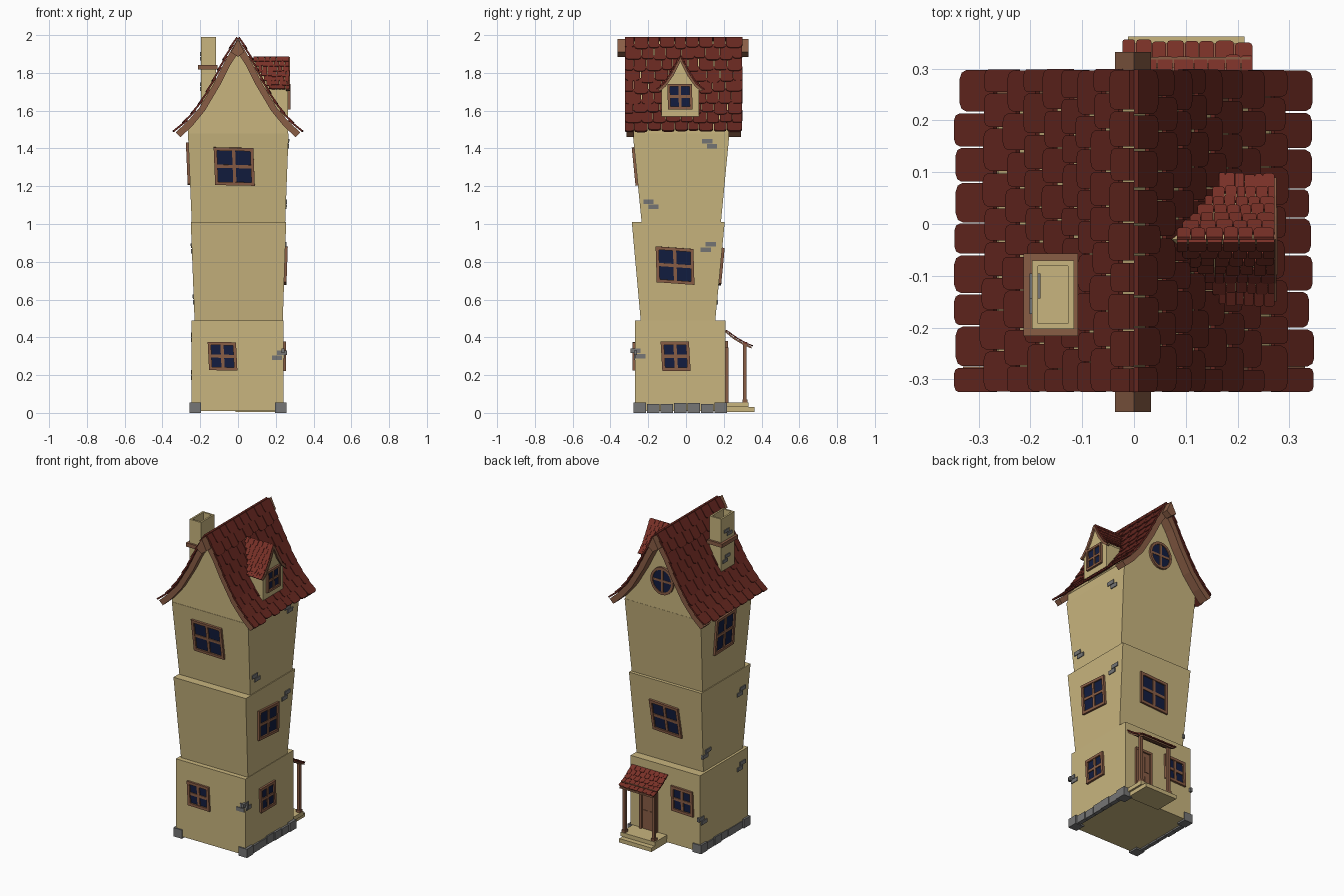
import bpy, bmesh, math, random
from mathutils import Matrix, Vector

if "Cube" in bpy.data.objects:
    bpy.data.objects.remove(bpy.data.objects["Cube"])

random.seed(4)

def mat(name, r, g, b):
    m = bpy.data.materials.new(name)
    m.diffuse_color = (r, g, b, 1)
    m.use_nodes = True
    m.node_tree.nodes["Principled BSDF"].inputs["Base Color"].default_value = m.diffuse_color
    return m

WALL = mat("plaster", .58, .46, .21)
WOOD = mat("wood", .25, .11, .06)
TILE = mat("roof_tile", .13, .02, .014)
TILE2 = mat("small_roof_tile", .19, .03, .02)
GLASS = mat("glass", .006, .012, .05)
STONE = mat("stone", .18, .18, .18)
ID = Matrix.Identity(4)

def finish(name, bm, m):
    bmesh.ops.recalc_face_normals(bm, faces=bm.faces)
    me = bpy.data.meshes.new(name)
    bm.to_mesh(me)
    bm.free()
    me.materials.append(m)
    ob = bpy.data.objects.new(name, me)
    bpy.context.collection.objects.link(ob)
    return ob

def box(bm, lo, hi, M=ID):
    lo, hi = Vector(lo), Vector(hi)
    S = Matrix.Diagonal((*(hi - lo), 1))
    bmesh.ops.create_cube(bm, size=1, matrix=M @ Matrix.Translation((lo + hi) / 2) @ S)

def boxes(name, m, items, M=ID):
    bm = bmesh.new()
    for lo, hi in items:
        box(bm, lo, hi, M)
    return finish(name, bm, m)

def loft(bm, a, b):
    A, B = [bm.verts.new(p) for p in a], [bm.verts.new(p) for p in b]
    bm.faces.new(A)
    bm.faces.new(B)
    for i in range(len(A)):
        j = (i + 1) % len(A)
        bm.faces.new((A[i], A[j], B[j], B[i]))

def prism(name, pts, a0, a1, M, m):
    """Profile (d, z) swept along the local a axis."""
    bm = bmesh.new()
    loft(bm, [M @ Vector((a0, d, z)) for d, z in pts], [M @ Vector((a1, d, z)) for d, z in pts])
    return finish(name, bm, m)

def mirror(half):
    return half + [(-d, z) for d, z in reversed(half) if d > 0]

# Three leaning storeys: z0, (x0, x1, y0, y1), z1, (x0, x1, y0, y1)
F1 = (.01, (-.245, .24, -.27, .21), .49, (-.245, .24, -.27, .21))
F2 = (.49, (-.23, .237, -.24, .155), 1.01, (-.25, .255, -.287, .205))
F3 = (1.01, (-.245, .25, -.235, .185), 1.48, (-.265, .268, -.282, .23))
for n, (z0, a, z1, b) in zip(("ground", "middle", "upper"), (F1, F2, F3)):
    bm = bmesh.new()
    ring = lambda r, z: [(r[i], r[j], z) for i, j in ((0, 2), (1, 2), (1, 3), (0, 3))]
    loft(bm, ring(a, z0), ring(b, z1))
    finish(n + "_storey", bm, WALL)

SIDES = {"front": (2, (1, 0, 0)), "right": (1, (0, 1, 0)), "back": (3, (-1, 0, 0)), "left": (0, (0, -1, 0))}

def on_wall(F, side, u, z):
    """Matrix on a leaning wall: x along it, y up it, z outwards."""
    z0, a, z1, b = F
    k, r = SIDES[side]
    c = a[k] + (b[k] - a[k]) * (z - z0) / (z1 - z0)
    ax = 0 if k < 2 else 1
    p = Vector((c, u, z)) if ax == 0 else Vector((u, c, z))
    up = Vector((0, 0, z1 - z0))
    up[ax] = b[k] - a[k]
    up.normalize()
    r = Vector(r)
    M = Matrix((r, up, r.cross(up))).transposed().to_4x4()
    M.translation = p
    return M

def window(name, M, w, h, skew=0.0, lean=0.0, t=.017):
    S = Matrix(((1, lean, 0, 0), (skew, 1, 0, 0), (0, 0, 1, 0), (0, 0, 0, 1)))
    M, x, y, o = M @ S, w / 2, h / 2, .013
    boxes(name + "_frame", WOOD, [
        ((-x, -y, -.01), (-x + t, y, o)), ((x - t, -y, -.01), (x, y, o)),
        ((-x + t, y - t, -.01), (x - t, y, o)), ((-x + t, -y, -.01), (x - t, -y + t, o)),
        ((-t / 2, -y + t, -.01), (t / 2, y - t, o - .003)),
        ((-x + t, -t / 2, -.01), (x - t, t / 2, o - .004))], M)
    boxes(name + "_panes", GLASS, [((-x + t / 2, -y + t / 2, -.01), (x - t / 2, y - t / 2, .004))], M)

window("front_low_window", on_wall(F1, "front", -.082, .3), .15, .15, -.02, -.05)
window("front_top_window", on_wall(F3, "front", -.02, 1.305), .21, .2, -.02, -.04)
window("right_low_window", on_wall(F1, "right", -.055, .3), .15, .155, 0, -.06)
window("right_mid_window", on_wall(F2, "right", -.058, .78), .2, .19, -.07, -.03)
window("back_low_window", on_wall(F1, "back", -.125, .3), .15, .155, -.03, -.04)
window("back_mid_window", on_wall(F2, "back", .01, .775), .2, .19, -.05, -.08)
window("left_top_window", on_wall(F3, "left", -.01, 1.32), .19, .22, .03, .05)

# Patches of exposed bricks
bm = bmesh.new()
for F, side, u, z, s in (
        (F3, "right", .125, 1.425, -1), (F3, "right", -.185, 1.105, -1), (F2, "right", .118, .878, 1),
        (F1, "right", -.255, .315, -1), (F1, "front", .22, .305, 1), (F1, "left", .185, .2, -1),
        (F1, "left", -.2, .4, 1), (F2, "left", .13, .6, 1), (F2, "left", -.2, .87, 1)):
    M = on_wall(F, side, u, z)
    for k in (-1, 1):
        c, y = .013 * k * s, .014 * k
        box(bm, (c - .027, y - .012, -.01), (c + .027, y + .012, .005), M)
for y, z in ((-.12, 1.9), (-.15, 1.875), (-.13, 1.74), (-.105, 1.715)):
    box(bm, (-.202, y - .024, z - .01), (-.18, y + .024, z + .01))
finish("exposed_bricks", bm, STONE)

# Foundation stones along the two long sides
bm = bmesh.new()
for s in (-1, 1):
    for i in range(7):
        y0, y1 = -.278 + i * .0715, -.278 + (i + 1) * .0715 - .006
        end = i in (0, 6)
        o = .257 if end else .25 + random.uniform(-.003, .004)
        xs = sorted((s * o, s * (.197 if end else .225)))
        box(bm, (xs[0], y0, 0), (xs[1], y1, .055 if end else .045 + random.uniform(0, .008)))
finish("foundation_stones", bm, STONE)

# Roof tiling: rows climb a (d, z) profile from the eave, columns run along a
def tile_roof(bm, prof, M, start, end, cols, rows, th):
    P = [Vector(p) for p in prof]
    total = sum((b - a).length for a, b in zip(P, P[1:]))

    def at(s):
        for a, b in zip(P, P[1:]):
            L = (b - a).length
            if s <= L + 1e-6:
                return a + (b - a) * s / L
            s -= L
        return P[-1]
    step = total / rows
    for r in range(rows):
        lo, hi = at(r * step), at(min(total, (r + 1.35) * step))
        a0 = start(hi.y)
        w = (end - a0) / cols
        cuts = [a0] + [a0 + w * (i + (.25 if r % 2 else -.25) + random.uniform(-.12, .12)) for i in range(1, cols)] + [end]
        t = hi - lo
        n = Vector((t.y, -t.x)).normalized()
        n = n if n.y > 0 else -n
        for c0, c1 in zip(cuts, cuts[1:]):
            g = (c1 - c0) * .02
            c0, c1 = c0 + g, c1 - g + random.uniform(-.03, .01) * w
            q, f = (c1 - c0) * .22, random.uniform(-.1, .08)
            v = q / t.length
            out = [(c0, 1), (c0, f + v), (c0 + q * .3, f + v * .3), (c0 + q, f),
                   (c1 - q, f), (c1 - q * .3, f + v * .3), (c1, f + v), (c1, 1)]
            face = lambda h: [M @ Vector((a, p.x, p.y)) for a, k in out
                              for p in (lo + t * k + n * (h + th * .7 * (1 - k)),)]
            loft(bm, face(0), face(th))

ALONG_Y = [Matrix(((0, s, 0, 0), (1, 0, 0, 0), (0, 0, 1, 0), (0, 0, 0, 1))) for s in (1, -1)]
ROOF = [(.33, 1.485), (.27, 1.54), (.205, 1.615), (.13, 1.74), (.07, 1.86), (0, 1.985)]
bm = bmesh.new()
for M in ALONG_Y:
    tile_roof(bm, ROOF, M, lambda z: -.325, .3, 9, 9, .01)
finish("main_roof_tiles", bm, TILE)

# Attic with flared gables, bargeboards and ridge ends
attic = [(.264, 1.48), (.262, 1.535), (.2, 1.61), (.125, 1.732), (.065, 1.852), (0, 1.97)]
prism("attic", mirror(attic), -.28, .229, ALONG_Y[0], WALL)
inner = [(.305, 1.46), (.245, 1.515), (.175, 1.6), (.095, 1.735), (.045, 1.835), (0, 1.905)]
barge = mirror(ROOF) + mirror(inner)[::-1]
peak = [(-.037, 1.91), (0, 1.98), (.033, 1.91), (0, 1.885)]
for n, a, b, tip in (("front", -.315, -.275, -.363), ("back", .225, .29, .332)):
    prism(n + "_bargeboard", barge, a, b, ALONG_Y[0], WOOD)
    prism(n + "_ridge_end", peak, a if tip < 0 else b, tip, ALONG_Y[0], WOOD)

# Round attic window on the back gable
M = Matrix.Translation((0, .229, 1.665)) @ Matrix.Rotation(-math.pi / 2, 4, "X")
bm = bmesh.new()
N = 20
rings = [[bm.verts.new(M @ Vector((r * math.cos(2 * math.pi * i / N), 1.08 * r * math.sin(2 * math.pi * i / N), h)))
          for i in range(N)] for r, h in ((.08, -.01), (.08, .013), (.065, .013), (.065, -.01))]
for k in range(4):
    A, B = rings[k], rings[(k + 1) % 4]
    for i in range(N):
        j = (i + 1) % N
        bm.faces.new((A[i], A[j], B[j], B[i]))
box(bm, (-.007, -.07, -.01), (.007, .07, .01), M)
box(bm, (-.066, -.007, -.01), (.066, .007, .009), M)
finish("round_window_frame", bm, WOOD)
bm = bmesh.new()
bmesh.ops.create_cone(bm, cap_ends=True, segments=N, radius1=.07, radius2=.07, depth=.014, matrix=M)
finish("round_window_pane", bm, GLASS)

# Dormer on the right slope
DM = [Matrix(((1, 0, 0, 0), (0, s, 0, -.03), (0, 0, 1, 0), (0, 0, 0, 1))) for s in (1, -1)]
DORM = [(.12, 1.71), (.085, 1.74), (.045, 1.8), (0, 1.885)]
bm = bmesh.new()
for M in DM:
    tile_roof(bm, DORM, M, lambda z: .08 + (1.89 - z) * .55, .272, 6, 7, .006)
finish("dormer_roof_tiles", bm, TILE2)
body = [(.1, 1.57), (.1, 1.72), (.083, 1.733), (.043, 1.793), (0, 1.878)]
prism("dormer_body", mirror(body), .06, .264, DM[0], WALL)
trim = [(.108, 1.703), (.078, 1.728), (.037, 1.785), (0, 1.86)]
prism("dormer_trim", mirror(DORM) + mirror(trim)[::-1], .255, .275, DM[0], WOOD)
R = Matrix(((0, 0, 1, .264), (1, 0, 0, -.032), (0, 1, 0, 1.675), (0, 0, 0, 1)))
window("dormer_window", R, .13, .135, 0, -.02, .014)

# Chimney with a sunken flue and a wooden collar
bm = bmesh.new()
box(bm, (-.197, -.203, 1.62), (-.116, -.07, 1.99))
bm.faces.ensure_lookup_table()
top = max(bm.faces, key=lambda f: f.calc_center_median().z)
bmesh.ops.inset_region(bm, faces=[top], thickness=.016)
bmesh.ops.translate(bm, verts=bmesh.ops.extrude_discrete_faces(bm, faces=[top])["faces"][0].verts, vec=(0, 0, -.1))
finish("chimney", bm, WALL)
boxes("chimney_collar", WOOD, [((-.213, -.216, 1.818), (-.108, -.057, 1.842))])

# Door on the back wall
M = on_wall(F1, "back", .11, .055)
boxes("door_frame", WOOD, [((-.06, 0, -.01), (-.045, .29, .015)), ((.045, 0, -.01), (.06, .29, .015)),
                           ((-.06, .275, -.01), (.06, .29, .016))], M)
boxes("door", WOOD, [((-.045, 0, -.01), (.045, .275, .005))] + [
    ((x, z, 0), (x + .03, z + .1, .009)) for x in (-.037, .007) for z in (.02, .15)], M)

# Porch: steps, posts, beams and tiled lean-to roof
boxes("porch_steps", WALL, [((-.015, .2, .03), (.225, .33, .055)), ((-.012, .2, .005), (.213, .362, .03))])
boxes("porch_posts", WOOD, [((x - .009, .303, .055), (x + .009, .321, .37)) for x in (.005, .21)] + [
    ((x - .013, .298, .055), (x + .013, .326, .07)) for x in (.005, .21)])
boxes("porch_beam", WOOD, [((-.015, .302, .36), (.225, .322, .375))])
PORCH = [(.348, .35), (.3, .372), (.25, .402), (.21, .435)]
prism("porch_rafters", PORCH + [(d, z - .01) for d, z in PORCH[::-1]], -.012, .22, ID, WOOD)
bm = bmesh.new()
tile_roof(bm, PORCH, ID, lambda z: -.023, .23, 8, 5, .006)
finish("porch_roof_tiles", bm, TILE2)
